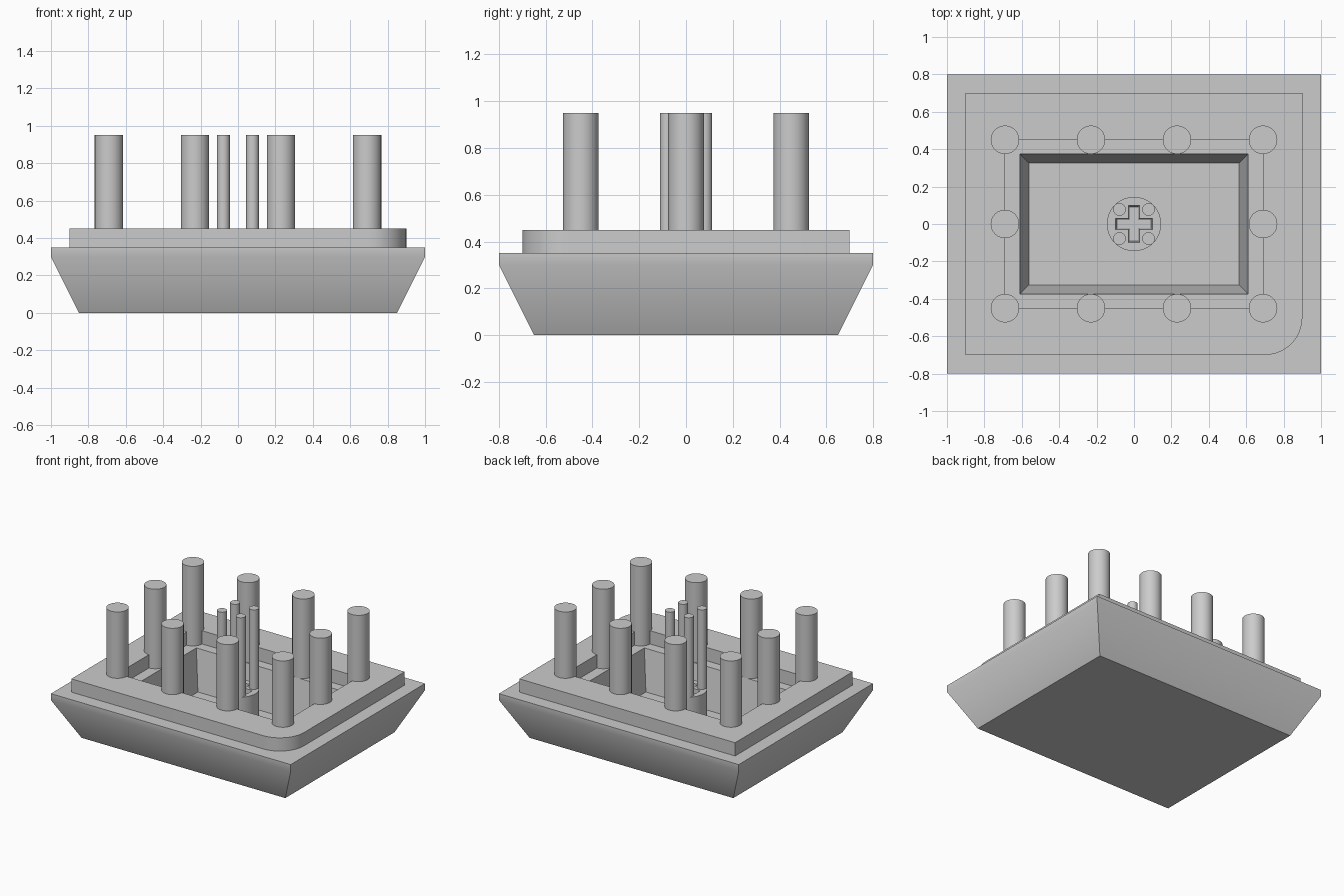
import bpy, bmesh, math

cube = bpy.data.objects.get("Cube")
if cube:
    bpy.data.objects.remove(cube, do_unlink=True)

grey = bpy.data.materials.new("light_grey")
grey.use_nodes = True
grey.diffuse_color = (0.6, 0.6, 0.6, 1)
grey.node_tree.nodes["Principled BSDF"].inputs["Base Color"].default_value = (0.6, 0.6, 0.6, 1)

STEPS = 12


def rectangle(hx, hy, z, front_left_radius=0):
    """Rectangle with an equal point count per corner, one corner optionally rounded."""
    pts = []
    for i, (sx, sy) in enumerate([(1, 1), (-1, 1), (-1, -1), (1, -1)]):
        r = front_left_radius if i == 3 else 0
        for k in range(STEPS + 1):
            a = math.pi / 2 * (i + k / STEPS)
            pts.append((sx * (hx - r) + r * math.cos(a), sy * (hy - r) + r * math.sin(a), z))
    return pts


def cross(length, width, z):
    """Plus-shaped outline."""
    arm = [(length, -width), (length, width), (width, width)]
    pts = []
    for q in range(4):
        for x, y in arm:
            for _ in range(q):
                x, y = -y, x
            pts.append((x, y, z))
    return pts


def finish(obj):
    if not obj.data.materials:
        obj.data.materials.append(grey)
    bpy.ops.object.select_all(action="DESELECT")
    obj.select_set(True)
    bpy.context.view_layer.objects.active = obj
    bpy.ops.object.shade_smooth_by_angle(angle=math.radians(30))


def loft(name, rings, closed=False):
    bm = bmesh.new()
    loops = [[bm.verts.new(p) for p in ring] for ring in rings]
    pairs = list(zip(loops, loops[1:]))
    if closed:
        pairs.append((loops[-1], loops[0]))
    else:
        bm.faces.new(loops[0][::-1])
        bm.faces.new(loops[-1])
    n = len(loops[0])
    for a, b in pairs:
        for i in range(n):
            j = (i + 1) % n
            bm.faces.new((a[i], a[j], b[j], b[i]))
    bmesh.ops.remove_doubles(bm, verts=bm.verts, dist=1e-5)
    bmesh.ops.recalc_face_normals(bm, faces=bm.faces)
    mesh = bpy.data.meshes.new(name)
    bm.to_mesh(mesh)
    bm.free()
    obj = bpy.data.objects.new(name, mesh)
    bpy.context.collection.objects.link(obj)
    finish(obj)
    return obj


def cylinder(name, x, y, radius, bottom, top, sides=48):
    bpy.ops.mesh.primitive_cylinder_add(
        vertices=sides, radius=radius, depth=top - bottom, location=(x, y, (top + bottom) / 2))
    obj = bpy.context.object
    obj.name = name
    finish(obj)
    return obj


LEDGE, RIM, PEG_TOP, FLOOR = 0.35, 0.45, 0.95, 0.05

# Flared base with a tapered pocket
loft("base", [
    rectangle(0.85, 0.65, 0),
    rectangle(1.0, 0.8, 0.3),
    rectangle(1.0, 0.8, LEDGE),
    rectangle(0.61, 0.375, LEDGE),
    rectangle(0.562, 0.325, FLOOR),
])

# Raised rim, one corner rounded
loft("rim", [
    rectangle(0.9, 0.7, LEDGE, 0.2),
    rectangle(0.9, 0.7, RIM, 0.2),
    rectangle(0.69, 0.45, RIM),
    rectangle(0.69, 0.45, LEDGE),
], closed=True)

# Central post with a tapered cross socket
post = cylinder("post", 0, 0, 0.145, FLOOR, LEDGE, 64)
cutter = loft("cross_cutter", [cross(0.092, 0.024, 0.15), cross(0.1, 0.031, LEDGE + 0.01)])
cutter.hide_render = True
cut = post.modifiers.new("socket", "BOOLEAN")
cut.operation = "DIFFERENCE"
cut.solver = "EXACT"
cut.object = cutter
bpy.ops.object.select_all(action="DESELECT")
post.select_set(True)
bpy.context.view_layer.objects.active = post
bpy.ops.object.modifier_apply(modifier=cut.name)
bpy.data.objects.remove(cutter, do_unlink=True)
finish(post)

# Tall pegs around the rim
spots = [(x, y) for x in (-0.69, -0.23, 0.23, 0.69) for y in (-0.45, 0.45)]
for x, y in spots + [(-0.69, 0), (0.69, 0)]:
    cylinder("rim_peg", x, y, 0.076, LEDGE, PEG_TOP)

# Thin pegs on the post
for x in (-0.078, 0.078):
    for y in (-0.078, 0.078):
        cylinder("post_peg", x, y, 0.034, LEDGE, PEG_TOP, 32)
